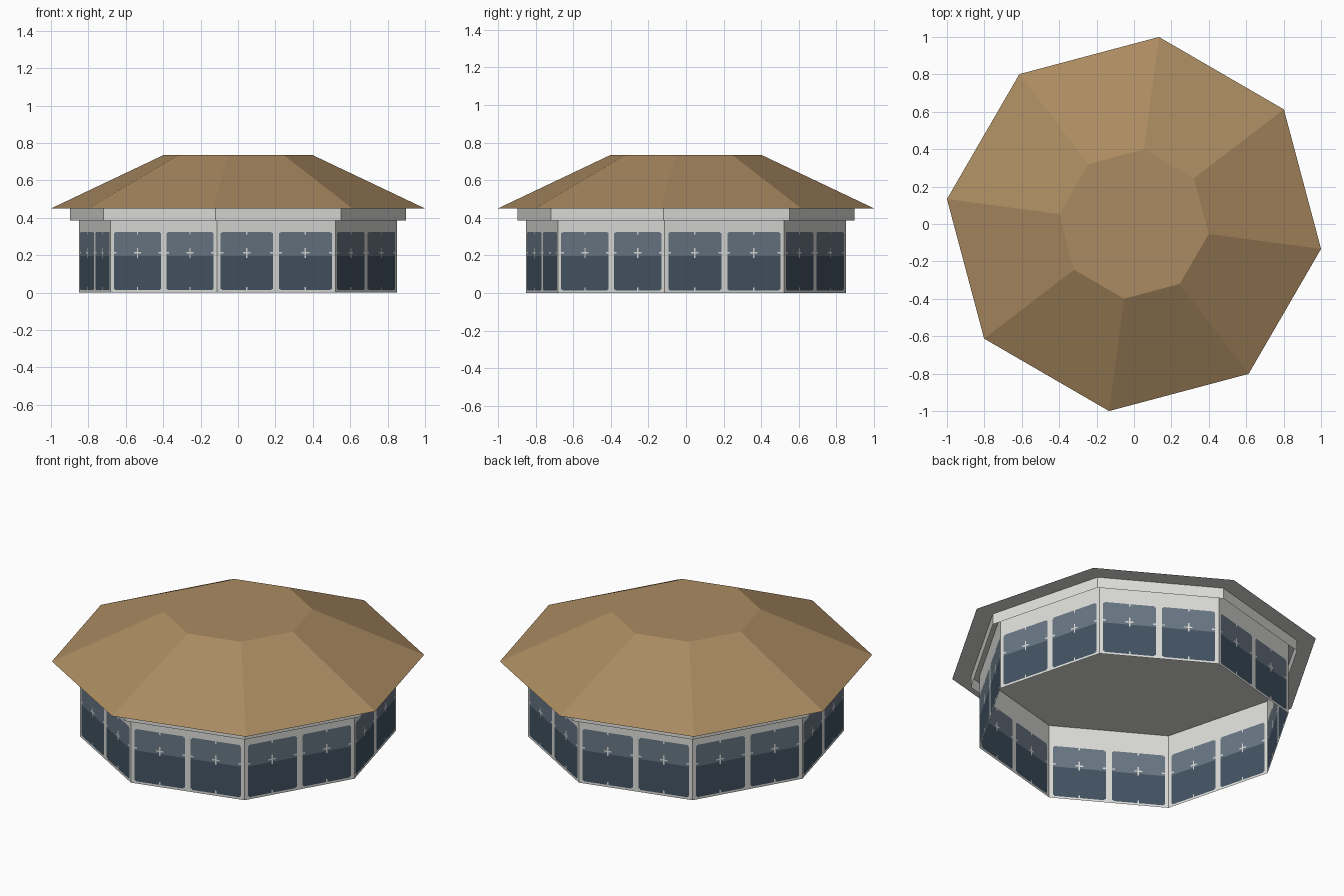
import bpy, bmesh, math

if "Cube" in bpy.data.objects:
    bpy.data.objects.remove(bpy.data.objects["Cube"])

OFFSET = math.radians(-7.6)   # rotation of the octagon
SIDES = 8


def material(name, hex_code):
    def lin(c):
        c /= 255
        return c / 12.92 if c <= 0.04045 else ((c + 0.055) / 1.055) ** 2.4
    m = bpy.data.materials.new(name)
    m.diffuse_color = (*[lin(int(hex_code[i:i + 2], 16)) for i in (0, 2, 4)], 1)
    m.use_nodes = True
    m.node_tree.nodes["Principled BSDF"].inputs["Base Color"].default_value = m.diffuse_color
    return m


roof_tan = material("roof tan", "AB8B61")
trim_grey = material("trim light grey", "E0E0DE")
wall_grey = material("wall off white", "DCDDD9")
glass_light = material("upper glass", "687683")
glass_dark = material("lower glass", "435463")


def corner(radius, i, z):
    a = OFFSET + i * 2 * math.pi / SIDES
    return (radius * math.cos(a), radius * math.sin(a), z)


def finish(name, bm, mats):
    mesh = bpy.data.meshes.new(name)
    bm.to_mesh(mesh)
    bm.free()
    for m in mats:
        mesh.materials.append(m)
    ob = bpy.data.objects.new(name, mesh)
    bpy.context.collection.objects.link(ob)
    return ob


def ring_sides(bm, r0, z0, r1, z1):
    lo = [bm.verts.new(corner(r0, i, z0)) for i in range(SIDES)]
    hi = [bm.verts.new(corner(r1, i, z1)) for i in range(SIDES)]
    for i in range(SIDES):
        j = (i + 1) % SIDES
        bm.faces.new((lo[i], lo[j], hi[j], hi[i]))
    return lo, hi


# Roof: truncated pyramid with a grey flat soffit
bm = bmesh.new()
lo, hi = ring_sides(bm, 1.0088, 0.45, 0.403, 0.735)
bm.faces.new(hi)
bm.faces.new(lo[::-1]).material_index = 1
finish("roof", bm, [roof_tan, trim_grey])

# Fascia band: thin open ring under the eaves
bm = bmesh.new()
ring_sides(bm, 0.905, 0.385, 0.905, 0.45)
finish("fascia_band", bm, [trim_grey])

# Walls: one open sheet per side, cut into a grid for the window panes
WALL_R = 0.857
rows = [0, 0.013, 0.02, 0.03, 0.185, 0.197, 0.209, 0.217, 0.24,
        0.31, 0.318, 0.325, 0.45]
LOW, HIGH, SPLIT = 0.013, 0.325, 0.197


def window_columns(a, b):
    m = (a + b) / 2
    return [a, a + 0.012, a + 0.025, m - 0.033, m - 0.006,
            m + 0.006, m + 0.033, b - 0.025, b - 0.012, b]


windows = [(0.03, 0.475), (0.525, 0.97)]
cols = [0] + window_columns(*windows[0]) + window_columns(*windows[1]) + [1]


def pane_index(u, z):
    """0 = frame, 1 = lower glass, 2 = upper glass"""
    for a, b in windows:
        if a < u < b and LOW < z < HIGH:
            from_side = min(u - a, b - u)
            from_end = min(z - LOW, HIGH - z)
            from_mid = abs(u - (a + b) / 2)
            if from_side < 0.012 and from_end < 0.007:      # clipped corners
                return 0
            if from_mid < 0.006 and (from_end < 0.016 or 0.185 < z < 0.24):
                return 0                                     # upright bars
            if 0.209 < z < 0.217 and (from_mid < 0.033 or from_side < 0.025):
                return 0                                     # cross bars
            return 2 if z > SPLIT else 1
    return 0


bm = bmesh.new()
for side in range(SIDES):
    p, q = corner(WALL_R, side, 0), corner(WALL_R, side + 1, 0)
    grid = [[bm.verts.new((p[0] + (q[0] - p[0]) * u, p[1] + (q[1] - p[1]) * u, z))
             for u in cols] for z in rows]
    for r in range(len(rows) - 1):
        for c in range(len(cols) - 1):
            f = bm.faces.new((grid[r][c], grid[r][c + 1],
                              grid[r + 1][c + 1], grid[r + 1][c]))
            f.material_index = pane_index((cols[c] + cols[c + 1]) / 2,
                                          (rows[r] + rows[r + 1]) / 2)
bmesh.ops.remove_doubles(bm, verts=bm.verts[:], dist=0.0001)
finish("window_walls", bm, [wall_grey, glass_dark, glass_light])
